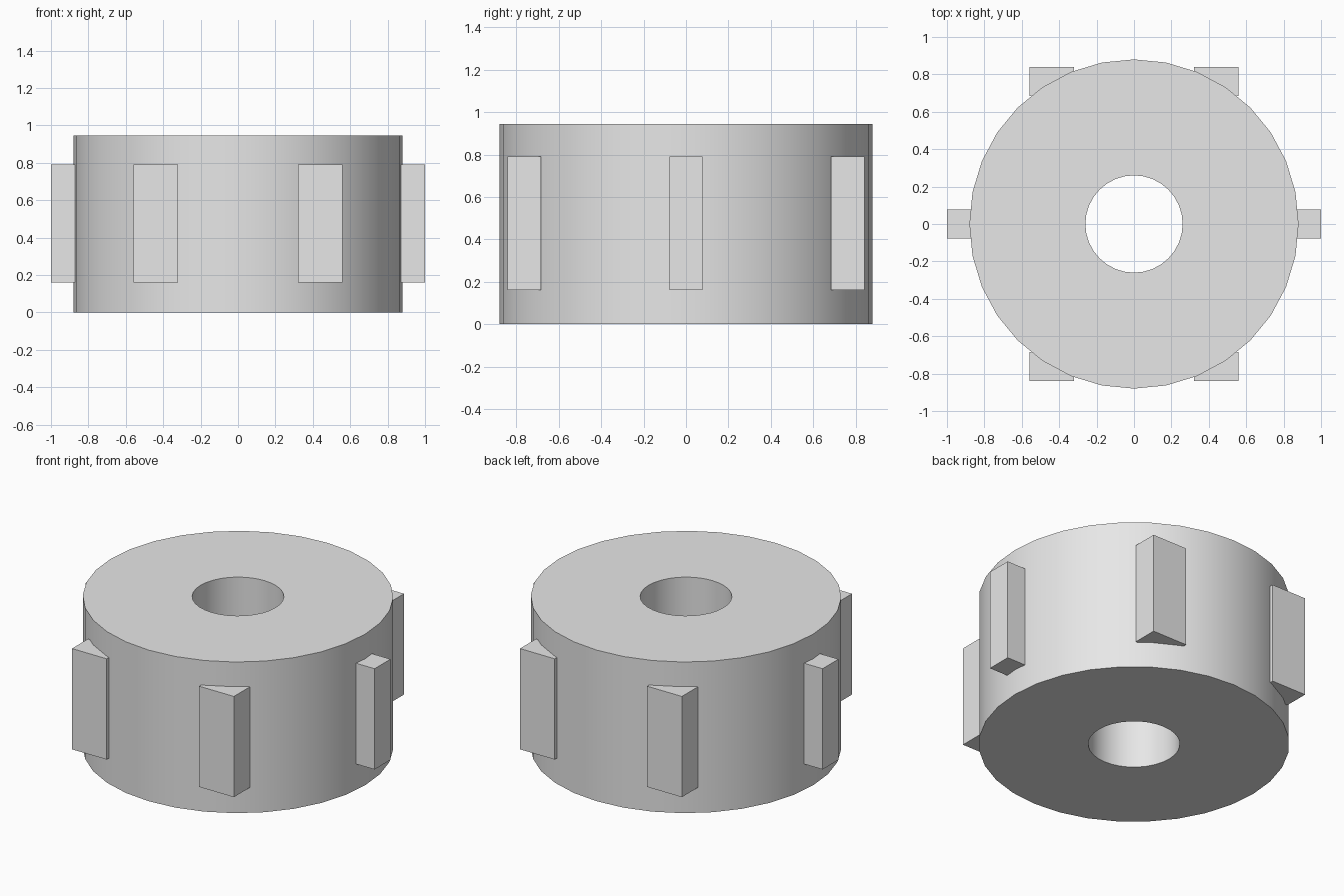
import bpy
import bmesh
import math
from mathutils import Matrix, Vector

cube = bpy.data.objects.get("Cube")
if cube:
    bpy.data.objects.remove(cube, do_unlink=True)

RADIUS, HOLE, HEIGHT, SIDES = 0.88, 0.26, 0.945, 32
BLOCK = (0.24, 0.157, 0.63)

grey = bpy.data.materials.new("plain grey")
grey.use_nodes = True
colour = (0.8, 0.8, 0.8, 1)
grey.diffuse_color = colour
grey.node_tree.nodes["Principled BSDF"].inputs["Base Color"].default_value = colour


def finish(bm, name):
    bmesh.ops.recalc_face_normals(bm, faces=bm.faces)
    mesh = bpy.data.meshes.new(name)
    bm.to_mesh(mesh)
    bm.free()
    mesh.materials.append(grey)
    obj = bpy.data.objects.new(name, mesh)
    bpy.context.collection.objects.link(obj)
    return obj


# Ring body: a rectangular section spun around the axis
bm = bmesh.new()
section = [(HOLE, 0), (RADIUS, 0), (RADIUS, HEIGHT), (HOLE, HEIGHT)]
verts = [bm.verts.new((r, 0, z)) for r, z in section]
edges = [bm.edges.new((verts[i], verts[(i + 1) % 4])) for i in range(4)]
bmesh.ops.spin(bm, geom=verts + edges, cent=(0, 0, 0), axis=(0, 0, 1),
               angle=math.tau, steps=SIDES, use_merge=True)
bmesh.ops.remove_doubles(bm, verts=bm.verts, dist=0.0001)
body = finish(bm, "ring_body")
bpy.ops.object.select_all(action="DESELECT")
body.select_set(True)
bpy.context.view_layer.objects.active = body
bpy.ops.object.shade_smooth_by_angle(angle=math.radians(30))

# Six upright lugs around the rim, all square to the axes
for i in range(6):
    a = math.tau * i / 6
    centre = Vector((RADIUS * math.cos(a), RADIUS * math.sin(a), HEIGHT / 2 + 0.003))
    bm = bmesh.new()
    bmesh.ops.create_cube(bm, size=1, matrix=Matrix.Translation(centre)
                          @ Matrix.Diagonal((*BLOCK, 1)))
    finish(bm, f"rim_lug_{i + 1}")
